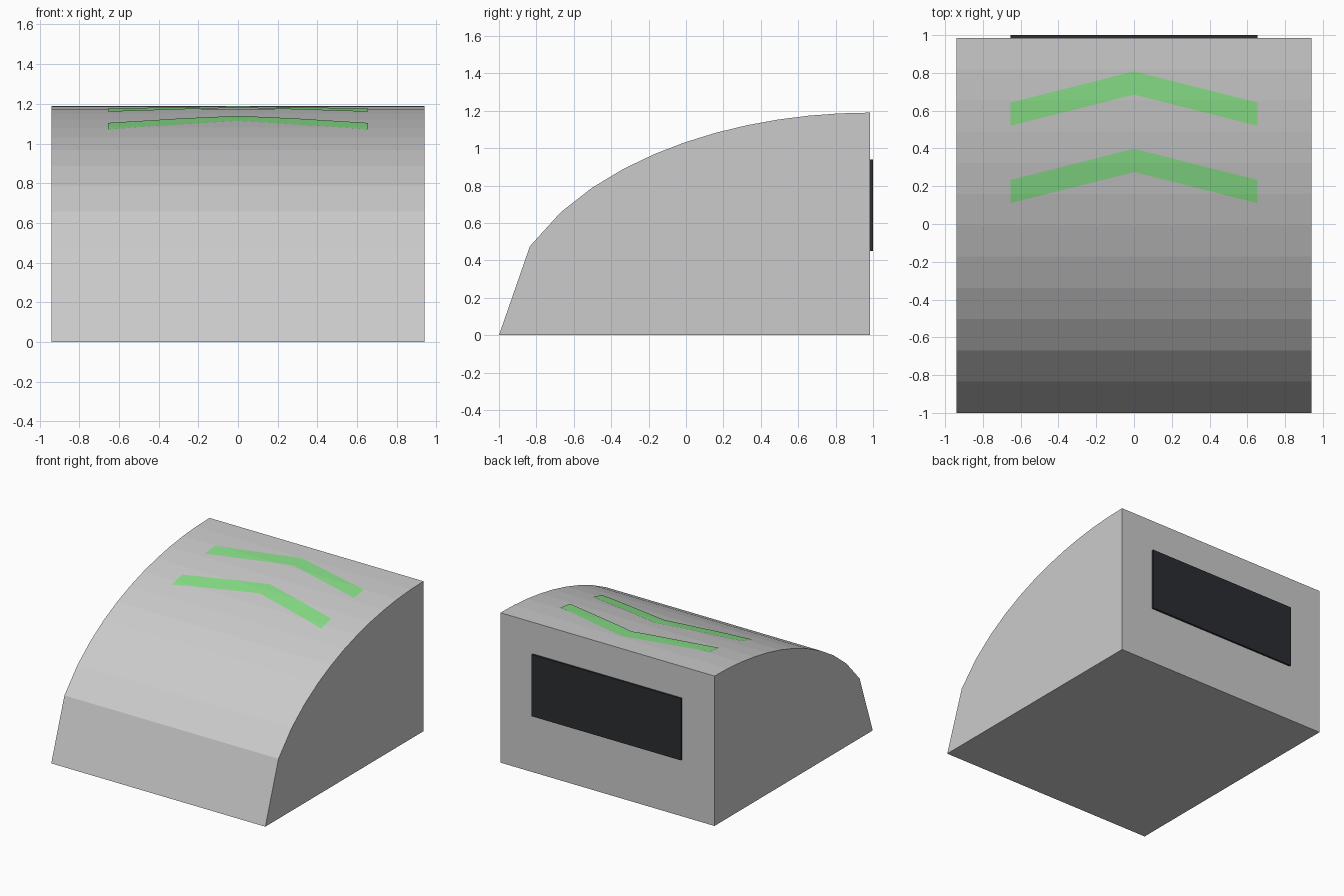
import bpy, bmesh, math

if "Cube" in bpy.data.objects:
    bpy.data.objects.remove(bpy.data.objects["Cube"])

HALF_W, HEIGHT, FRONT, BACK, STEPS = 0.94, 1.19, -1.0, 0.985, 12
LENGTH = BACK - FRONT

# Quarter-ellipse profile, sampled evenly along y
YS = [FRONT + LENGTH * i / STEPS for i in range(STEPS + 1)]
PROFILE = [(y, HEIGHT * math.sqrt(max(0.0, 1 - ((BACK - y) / LENGTH) ** 2))) for y in YS]


def surface_z(y):
    for (y0, z0), (y1, z1) in zip(PROFILE, PROFILE[1:]):
        if y <= y1:
            return z0 + (z1 - z0) * (y - y0) / (y1 - y0)
    return HEIGHT


def material(name, rgb):
    m = bpy.data.materials.new(name)
    m.diffuse_color = (*rgb, 1)
    m.use_nodes = True
    m.node_tree.nodes["Principled BSDF"].inputs["Base Color"].default_value = m.diffuse_color
    return m


def finish(bm, name, mat=None):
    mesh = bpy.data.meshes.new(name)
    bm.to_mesh(mesh)
    bm.free()
    obj = bpy.data.objects.new(name, mesh)
    bpy.context.collection.objects.link(obj)
    if mat:
        mesh.materials.append(mat)
    return obj


green = material("green_paint", (0.25, 0.75, 0.25))
dark = material("dark_panel", (0.024, 0.026, 0.031))

# Curved body: side profile extruded across x
bm = bmesh.new()
side = bm.faces.new([bm.verts.new((-HALF_W, y, z)) for y, z in PROFILE + [(BACK, 0)]])
ext = bmesh.ops.extrude_face_region(bm, geom=[side])
for v in ext["geom"]:
    if isinstance(v, bmesh.types.BMVert):
        v.co.x = HALF_W
bmesh.ops.recalc_face_normals(bm, faces=bm.faces)
finish(bm, "curved_body")


# Chevron stripes: flat arrows cut at the body's facets and draped on them
def chevron(name, y, half=0.655, rise=0.165, width=0.123, lift=0.004):
    bm = bmesh.new()
    low = [bm.verts.new(c) for c in ((-half, y, 0), (0, y + rise, 0), (half, y, 0))]
    high = [bm.verts.new((v.co.x, v.co.y + width, 0)) for v in low]
    for i in range(2):
        bm.faces.new((low[i], low[i + 1], high[i + 1], high[i]))
    for cut in YS:
        bmesh.ops.bisect_plane(bm, geom=bm.verts[:] + bm.edges[:] + bm.faces[:],
                               plane_co=(0, cut, 0), plane_no=(0, 1, 0))
    for v in bm.verts:
        v.co.z = surface_z(v.co.y) + lift
    finish(bm, name, green)


chevron("lower_chevron", 0.11)
chevron("upper_chevron", 0.52)

# Dark panel on the back
bm = bmesh.new()
bmesh.ops.create_cube(bm, size=1)
bmesh.ops.scale(bm, vec=(1.31, 0.015, 0.49), verts=bm.verts)
bmesh.ops.translate(bm, vec=(0, 0.9925, 0.695), verts=bm.verts)
finish(bm, "back_panel", dark)
